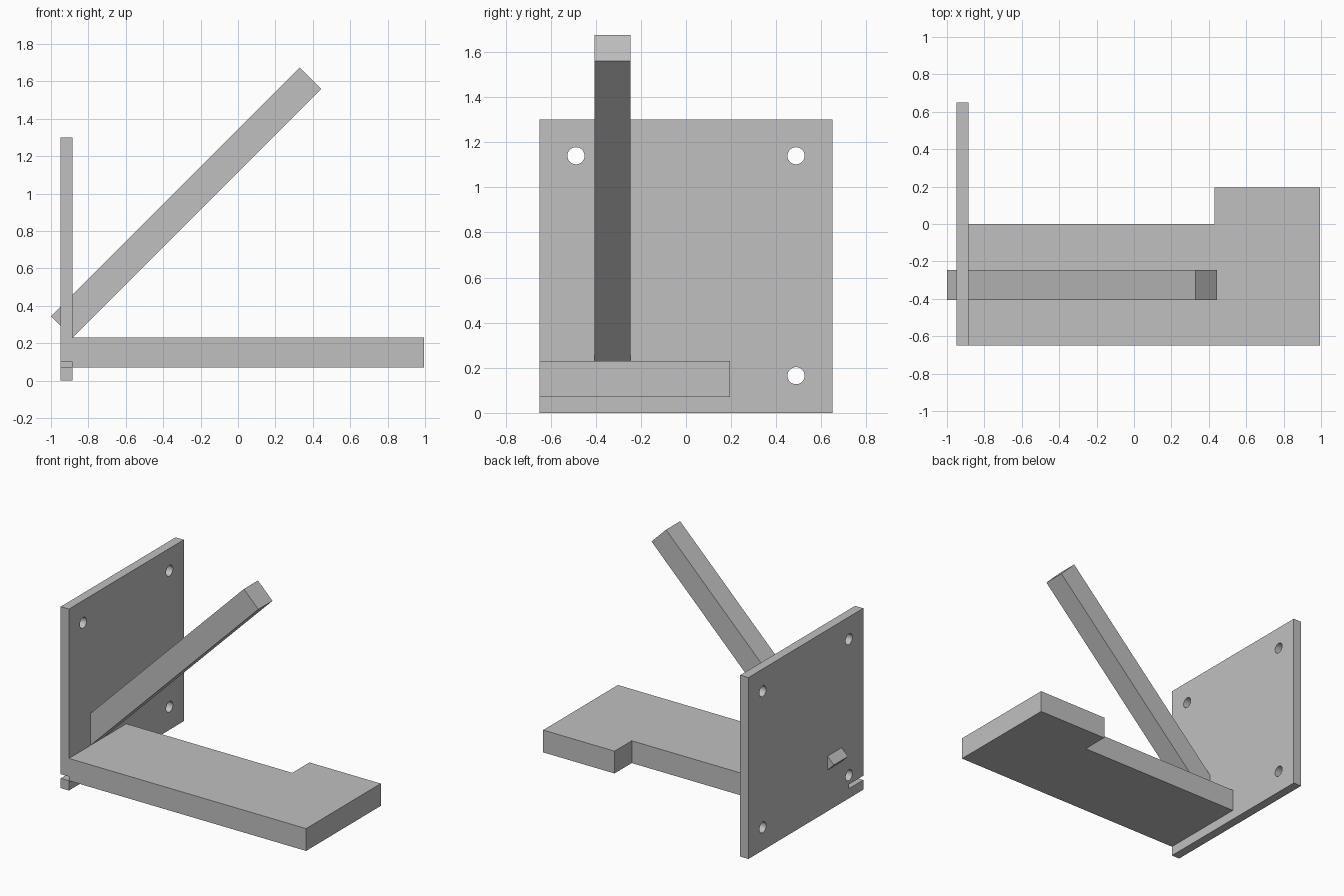
import bpy
import bmesh
import math
from mathutils import Vector

cube = bpy.data.objects.get("Cube")
if cube:
    bpy.data.objects.remove(cube, do_unlink=True)

GREY = (0.53, 0.53, 0.53, 1.0)
grey = bpy.data.materials.new("plain grey")
grey.use_nodes = True
grey.diffuse_color = GREY
grey.node_tree.nodes["Principled BSDF"].inputs["Base Color"].default_value = GREY


def extrude_profile(name, points, push):
    """Solid made by pushing a flat outline along a vector."""
    bm = bmesh.new()
    face = bm.faces.new([bm.verts.new(p) for p in points])
    moved = bmesh.ops.extrude_face_region(bm, geom=[face])["geom"]
    verts = [g for g in moved if isinstance(g, bmesh.types.BMVert)]
    bmesh.ops.translate(bm, verts=verts, vec=Vector(push))
    bmesh.ops.recalc_face_normals(bm, faces=bm.faces)
    mesh = bpy.data.meshes.new(name)
    bm.to_mesh(mesh)
    bm.free()
    mesh.materials.append(grey)
    obj = bpy.data.objects.new(name, mesh)
    bpy.context.collection.objects.link(obj)
    return obj


def cut(target, cutter):
    """Subtract the cutter for good, then discard it."""
    mod = target.modifiers.new("cut", "BOOLEAN")
    mod.operation = "DIFFERENCE"
    mod.solver = "EXACT"
    mod.object = cutter
    bpy.context.view_layer.objects.active = target
    bpy.ops.object.modifier_apply(modifier=mod.name)
    bpy.data.objects.remove(cutter, do_unlink=True)


BACK, FACE = -0.95, -0.885      # wall plate thickness in x
FRONT = -0.65                   # shared front edge in y
ARM_LOW, ARM_TOP = 0.07, 0.23

# Wall plate
h = 1.3
plate = extrude_profile(
    "wall_plate",
    [(BACK, FRONT, 0), (BACK, -FRONT, 0), (BACK, -FRONT, h), (BACK, FRONT, h)],
    (FACE - BACK, 0, 0))

# Four screw holes
for y in (-0.488, 0.488):
    for z in (0.165, 1.14):
        ring = [(BACK - 0.1, y + 0.038 * math.cos(a), z + 0.038 * math.sin(a))
                for a in (math.tau * i / 32 for i in range(32))]
        cut(plate, extrude_profile("hole_cutter", ring, (0.3, 0, 0)))

# Narrow slot at the lower front corner
slot = [(BACK - 0.1, y, z) for y, z in
        ((-0.75, ARM_LOW), (-0.49, ARM_LOW), (-0.49, 0.1), (-0.75, 0.1))]
cut(plate, extrude_profile("slot_cutter", slot, (0.3, 0, 0)))

# Flat arm with a wider end
arm_outline = [(FACE, FRONT), (0.995, FRONT), (0.995, 0.195),
               (0.43, 0.195), (0.43, 0), (FACE, 0)]
extrude_profile("flat_arm", [(x, y, ARM_LOW) for x, y in arm_outline],
                (0, 0, ARM_TOP - ARM_LOW))

# Slanted bar passing through the plate
bar_outline = [(-1.0, 0.345), (FACE, 0.23), (0.445, 1.56), (0.33, 1.675)]
extrude_profile("slanted_bar", [(x, -0.405, z) for x, z in bar_outline],
                (0, 0.16, 0))

# Smooth hole walls, sharp edges elsewhere
bpy.ops.object.select_all(action="DESELECT")
plate.select_set(True)
bpy.context.view_layer.objects.active = plate
bpy.ops.object.shade_smooth_by_angle(angle=math.radians(30))
